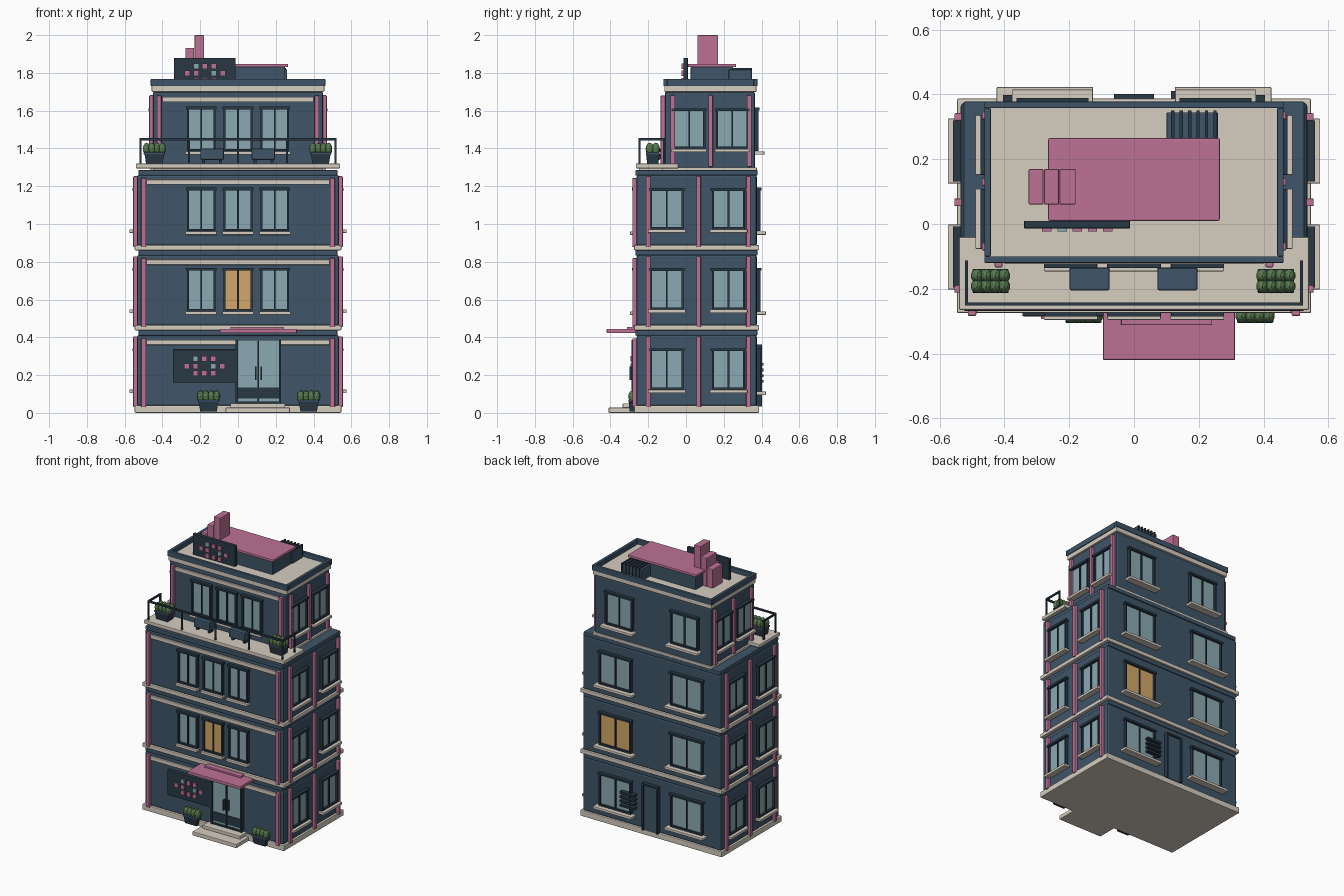
import bpy, bmesh, math
from mathutils import Vector, Matrix

if "Cube" in bpy.data.objects:
    bpy.data.objects.remove(bpy.data.objects["Cube"])

COL = {"navy": (.05, .09, .14), "dark": (.022, .04, .06), "pink": (.51, .17, .30), "cream": (.67, .61, .53),
       "glass": (.26, .40, .45), "amber": (.65, .39, .14), "green": (.10, .20, .08)}
MAT = {}
for k, c in COL.items():
    MAT[k] = bpy.data.materials.new(k)
    MAT[k].diffuse_color = (*c, 1)


def finish(name, bm, col, bevel=0.0):
    me = bpy.data.meshes.new(name)
    bm.to_mesh(me)
    bm.free()
    me.materials.append(MAT[col])
    ob = bpy.data.objects.new(name, me)
    bpy.context.collection.objects.link(ob)
    if bevel:
        m = ob.modifiers.new("bevel", 'BEVEL')
        m.width, m.segments = bevel, 2
    return ob


def boxes(name, col, items, bevel=0.0):
    """One object made of boxes given as (x0, x1, y0, y1, z0, z1)."""
    bm = bmesh.new()
    for x0, x1, y0, y1, z0, z1 in items:
        m = Matrix.Translation(((x0+x1)/2, (y0+y1)/2, (z0+z1)/2)) @ Matrix.Diagonal(
            (abs(x1-x0), abs(y1-y0), abs(z1-z0), 1))
        bmesh.ops.create_cube(bm, size=1, matrix=m)
    return finish(name, bm, col, bevel)


class Storey:
    """Wall block that can place boxes on any of its four faces."""
    def __init__(s, hx, y0, y1, z):
        s.hx, s.y0, s.y1, s.z = hx, y0, y1, z

    def on(s, face, u0, u1, d0, d1, z0, z1):
        z0, z1 = z0 + s.z, z1 + s.z
        if face == "front":
            return (u0, u1, s.y0-d1, s.y0-d0, z0, z1)
        if face == "back":
            return (u0, u1, s.y1+d0, s.y1+d1, z0, z1)
        if face == "right":
            return (s.hx+d0, s.hx+d1, u0, u1, z0, z1)
        return (-s.hx-d1, -s.hx-d0, u0, u1, z0, z1)


def window(name, st, face, u, w, z0, z1, sill_w, glass="glass", sill_d=.04):
    a, b, t = u - w/2, u + w/2, .011
    bar = lambda *r: st.on(face, *r)
    boxes(name + "_glass", glass, [bar(a, b, -.01, .006, z0, z1)])
    boxes(name + "_frame", "dark", [
        bar(a-t, a, -.01, .02, z0-t, z1), bar(b, b+t, -.01, .02, z0-t, z1),
        bar(a-t*1.5, b+t*1.5, -.01, .024, z1, z1+.014), bar(a, b, -.01, .02, z0-t, z0),
        bar(u-.004, u+.004, -.01, .014, z0, z1)])
    boxes(name + "_sill", "cream", [bar(u-sill_w/2, u+sill_w/2, -.01, sill_d, z0-.03, z0-.012)], .003)


def planter(name, x, y, z):
    # tapered pot with rim, topped by a leafy hedge
    bm = bmesh.new()
    m = Matrix.Translation((x, y, z+.026)) @ Matrix.Rotation(math.pi/4, 4, 'Z')
    bmesh.ops.create_cone(bm, cap_ends=True, segments=4, radius1=.062, radius2=.074, depth=.052, matrix=m)
    for v in bm.verts:
        v.co.y = y + (v.co.y - y)*.68
    finish(name + "_pot", bm, "dark")
    boxes(name + "_rim", "navy", [(x-.056, x+.056, y-.037, y+.037, z+.048, z+.06)], .003)
    bm = bmesh.new()
    for i in range(4):
        for j in (-1, 1):
            m = Matrix.Translation((x-.042+.028*i, y+.016*j, z+.078)) @ Matrix.Diagonal((.019, .022, .033, 1))
            bmesh.ops.create_icosphere(bm, subdivisions=2, radius=1, matrix=m)
    finish(name + "_hedge", bm, "green")


def tiles(name, x, y, z):
    # abstract square mosaic on a board
    s, pink, blue = .0145, [(2, 1), (3, 1), (0, 0), (1, 0), (4, 0), (1, -1), (2, -1), (3, -1)], [(1, 1), (3, 0)]
    for cells, col in ((pink, "pink"), (blue, "glass")):
        boxes(name + "_" + col, col, [(x+(c-2)*.047-s, x+(c-2)*.047+s, y-.01, y, z+r*.039-s, z+r*.039+s)
                                      for c, r in cells])


# --- three lower storeys ---
P = .424
for f in range(3):
    n, st = f"floor{f+1}", Storey(.535, -.262, .375, P*f)
    z = P*f
    boxes(n + "_slab", "cream", [(-.547, .547, -.275, .387, z+(.0 if f == 0 else .013), z+.04)], .005)
    boxes(n + "_wall", "navy", [(-.535, .535, -.262, .375, z+.035, z+.412)], .012)
    boxes(n + "_cap", "navy", [(-.527, .527, -.268, .378, z+.408, z+.438)], .006)
    boxes(n + "_front_band", "cream", [st.on("front", -.485, .485, -.01, .012, .36, .387)], .003)
    # pink pilasters on front corners and sides
    fins = [st.on("front", c-.013, c+.013, -.01, .022, .03, .395) for c in (-.5, .5)]
    fins += [st.on(s, c-.012, c+.012, -.01, .02, .03, .405) for s in ("left", "right") for c in (-.2, .067, .33)]
    boxes(n + "_pilasters", "pink", fins, .004)
    for s in ("left", "right"):
        for i, c in enumerate((-.102, .225)):
            window(f"{n}_{s}_window{i}", st, s, c, .155, .135, .328, .2)
    for i, c in enumerate((-.275, .275)):
        window(f"{n}_back_window{i}", st, "back", c, .225, .125, .33, .298,
               "amber" if f == 1 and i else "glass", .048)
    if f:
        for i, c in enumerate((-.195, 0, .195)):
            window(f"{n}_front_window{i}", st, "front", c, .13, .125, .33, .166,
                   "amber" if f == 1 and i == 1 else "glass", .034)

# --- set-back top storey ---
Z4 = 1.272
top = Storey(.45, -.112, .365, Z4)
boxes("top_slab", "cream", [(-.462, .462, -.125, .375, 1.27, 1.3)], .004)
boxes("top_wall", "navy", [(-.45, .45, -.112, .365, 1.29, 1.70)], .01)
boxes("top_front_band", "cream", [top.on("front", -.4, .4, -.01, .012, .373, .4)], .003)
fins = [top.on("front", c-.012, c+.012, -.01, .022, .04, .408) for c in (-.418, .418)]
fins += [top.on(s, c-.012, c+.012, -.01, .02, .03, .41) for s in ("left", "right") for c in (-.07, .13, .335)]
boxes("top_pilasters", "pink", fins, .004)
for s in ("left", "right"):
    for i, c in enumerate((.016, .244)):
        window(f"top_{s}_window{i}", top, s, c, .15, .138, .325, .185)
for i, c in enumerate((-.195, 0, .195)):
    window(f"top_front_window{i}", top, "front", c, .13, .125, .335, .166, "glass", .034)
for i, c in enumerate((-.252, .252)):
    window(f"top_back_window{i}", top, "back", c, .19, .125, .33, .25, "glass", .05)

# --- roof with parapet ---
boxes("roof_slab", "cream", [(-.457, .457, -.115, .373, 1.7, 1.735)], .004)
boxes("parapet", "navy", [(-.462, .462, -.12, -.1, 1.73, 1.768), (-.462, .462, .358, .378, 1.73, 1.768),
                          (-.462, -.442, -.1, .358, 1.73, 1.768), (.442, .462, -.1, .358, 1.73, 1.768)], .003)
boxes("roof_room", "navy", [(-.25, .25, .025, .25, 1.73, 1.832)], .005)
boxes("roof_room_lid", "pink", [(-.265, .265, .01, .265, 1.83, 1.848)], .004)
boxes("roof_unit", "navy", [(.1, .26, .225, .345, 1.735, 1.818)], .005)
boxes("roof_unit_slats", "dark", [(.115+.026*i, .125+.026*i, .235, .35, 1.75, 1.825) for i in range(6)])
boxes("chimneys", "pink", [(-.23, -.18, .06, .17, 1.73, 2.0), (-.278, -.232, .06, .17, 1.73, 1.932),
                           (-.325, -.28, .06, .17, 1.73, 1.865)], .004)
boxes("roof_board", "dark", [(-.34, -.012, -.014, .01, 1.732, 1.88)], .004)
tiles("roof_board_tiles", -.175, -.013, 1.797)

# --- balcony ---
boxes("balcony_deck", "cream", [(-.54, .54, -.265, -.04, 1.295, 1.32)], .004)
boxes("balcony_lower_trim", "cream", [(-.45, .45, -.25, -.06, 1.278, 1.297)])
r = .005
rail = [(-.522, .522, -.252, -.242, 1.443, 1.455)]
rail += [(s*.517-r, s*.517+r, -.25, -.112, 1.443, 1.455) for s in (-1, 1)]
rail += [(x-r, x+r, -.252, -.242, 1.315, 1.45) for x in (-.517, -.2585, 0, .2585, .517)]
rail += [(s*.517-r, s*.517+r, -.122, -.112, 1.315, 1.45) for s in (-1, 1)]
boxes("balcony_railing", "dark", rail)
for i, x in enumerate((-.137, .134)):
    boxes(f"balcony_bench{i}", "navy", [(x-.062, x+.062, -.205, -.135, 1.34, 1.4)], .006)
    boxes(f"balcony_bench{i}_feet", "dark", [(x+s*.045-.008, x+s*.045+.008, -.19, -.15, 1.315, 1.345)
                                             for s in (-1, 1)])
for i, x in enumerate((-.443, .438)):
    planter(f"balcony_planter{i}", x, -.176, 1.32)

# --- entrance ---
boxes("entrance_steps", "cream", [(-.065, .275, -.41, -.25, 0, .028), (-.04, .25, -.335, -.25, .026, .05)], .004)
boxes("entrance_frame", "dark", [(-.012, .0, -.288, -.25, .045, .385), (.216, .228, -.288, -.25, .045, .385),
                                 (.104, .112, -.284, -.25, .045, .38), (0, .216, -.284, -.25, .045, .06),
                                 (0, .216, -.28, -.25, .075, .135)])
boxes("entrance_glass", "glass", [(0, .216, -.275, -.25, .05, .385)])
boxes("entrance_handles", "dark", [(x-.004, x+.004, -.3, -.275, .175, .245) for x in (.093, .123)])
boxes("entrance_canopy", "pink", [(-.096, .312, -.42, -.25, .422, .444)], .004)
boxes("entrance_canopy_top", "pink", [(-.04, .24, -.312, -.25, .442, .456)], .003)
boxes("front_board", "dark", [(-.345, -.01, -.285, -.25, .16, .335)], .004)
tiles("front_board_tiles", -.178, -.284, .248)
for i, x in enumerate((-.156, .374)):
    planter(f"street_planter{i}", x, -.268, .008)

# --- back door and vent ---
boxes("back_door_frame", "dark", [(-.062, -.05, .36, .402, .035, .36), (.05, .062, .36, .402, .035, .36),
                                  (-.062, .062, .36, .402, .35, .362)])
boxes("back_door", "navy", [(-.05, .05, .36, .392, .035, .35)])
boxes("back_vent", "dark", [(.115, .225, .36, .41, z, z+.014) for z in (.16, .19, .22, .25)])

for m in bpy.data.materials:
    if m.users and not m.is_grease_pencil:
        m.use_nodes = True
        m.node_tree.nodes["Principled BSDF"].inputs["Base Color"].default_value = m.diffuse_color
